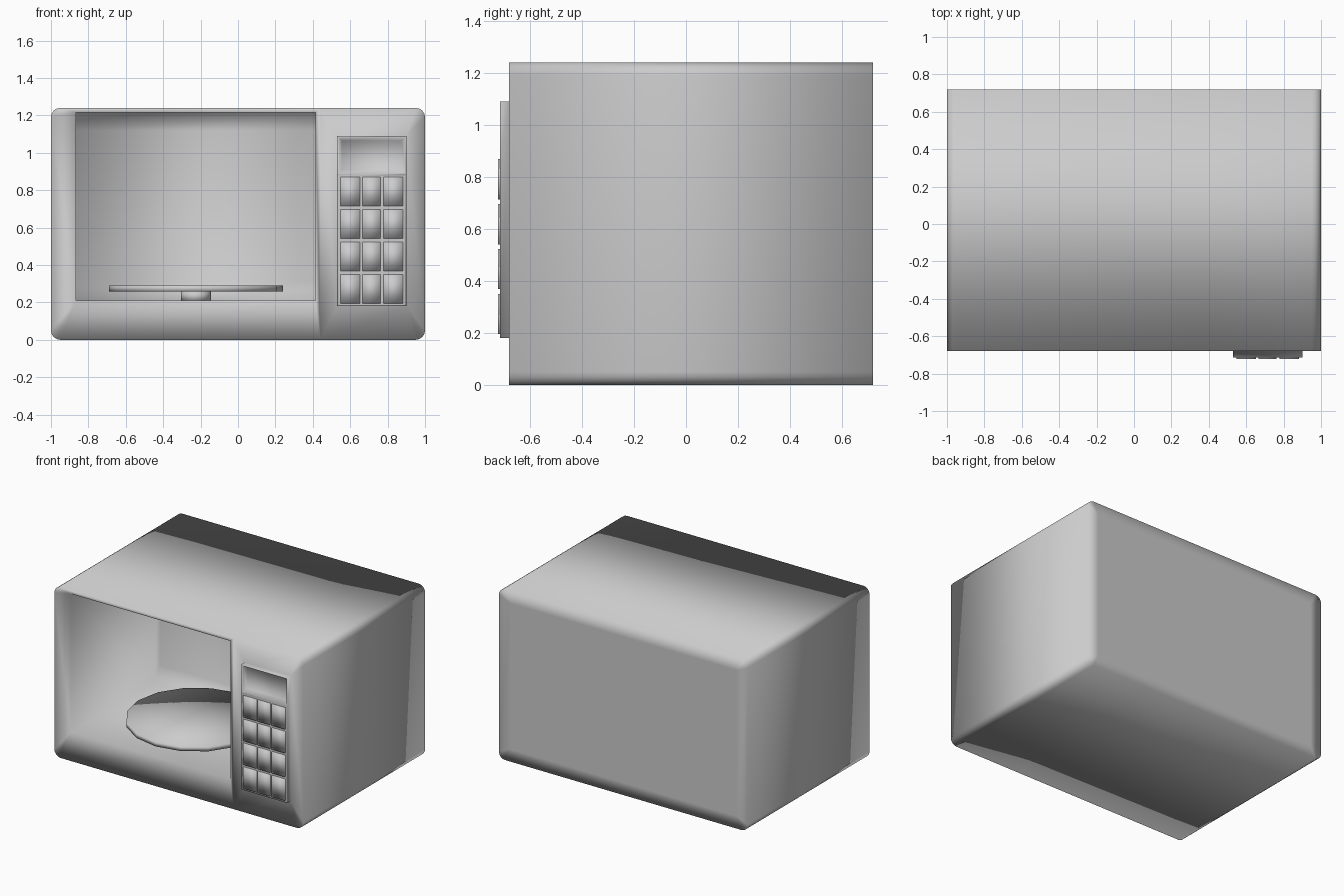
import bpy, bmesh, math

if "Cube" in bpy.data.objects:
    bpy.data.objects.remove(bpy.data.objects["Cube"])


def make_object(name, bm):
    """Finish a mesh: outward faces, soft shading all over."""
    bmesh.ops.recalc_face_normals(bm, faces=bm.faces)
    mesh = bpy.data.meshes.new(name)
    bm.to_mesh(mesh)
    bm.free()
    for poly in mesh.polygons:
        poly.use_smooth = True
    obj = bpy.data.objects.new(name, mesh)
    bpy.context.collection.objects.link(obj)
    return obj


def rect(bm, x0, x1, z0, z1, y):
    """Four verts: top right, top left, bottom left, bottom right."""
    return [bm.verts.new(p) for p in ((x1, y, z1), (x0, y, z1), (x0, y, z0), (x1, y, z0))]


def frame(bm, groups, inner):
    """Fill between an outer outline (one vert group per corner) and an inner rectangle."""
    for i in range(4):
        j = (i + 1) % 4
        for a, b in zip(groups[i], groups[i][1:]):
            bm.faces.new((a, b, inner[i]))
        bm.faces.new((groups[i][-1], groups[j][0], inner[j], inner[i]))


def single(verts):
    return [[v] for v in verts]


body = bmesh.new()

# Casing: rounded outline, with a seam between door and control side
FRONT, BACK, H, r, steps, seam_x = -0.68, 0.72, 1.24, 0.05, 4, 0.44


def arc(cx, cz, start):
    return [(cx + r * math.cos(math.radians(start + 90 * k / steps)),
             cz + r * math.sin(math.radians(start + 90 * k / steps)))
            for k in range(steps + 1)]


outline = (arc(1 - r, H - r, 0) + [(seam_x, H)] + arc(r - 1, H - r, 90)
           + arc(r - 1, r, 180) + [(seam_x, 0)] + arc(1 - r, r, 270))
front, back = ([body.verts.new((x, y, z)) for x, z in outline] for y in (FRONT, BACK))
for i in range(len(outline)):
    j = (i + 1) % len(outline)
    body.faces.new((front[i], front[j], back[j], back[i]))


def corners(loop):
    n = steps + 1
    return (loop[:n], loop[n], loop[n + 1:2 * n + 1], loop[2 * n + 1:3 * n + 1],
            loop[3 * n + 1], loop[3 * n + 2:])


# Flat back panel inside a soft border
tr, st, tl, bl, sb, br = corners(back)
inner = rect(body, -0.91, 0.91, 0.09, 1.15, BACK)
frame(body, [tr + [st], tl, bl + [sb], br], inner)
body.faces.new(inner)

# Front frame around the opening and around the control panel
tr, st, tl, bl, sb, br = corners(front)
opening = rect(body, -0.865, 0.415, 0.21, 1.215, FRONT)
base = rect(body, 0.53, 0.90, 0.18, 1.09, FRONT)
frame(body, [[st], tl, bl, [sb]], opening)
frame(body, [tr, [st], [sb], br], base)

# Oven chamber: floor, sloped rear edge, back wall, ceiling and sides
rows = [[body.verts.new((x, y, z)) for x in (-0.865, 0.415)]
        for y, z in ((0.27, 0.21), (0.34, 0.31), (0.34, 1.12), (0.34, 1.215))]
rows = [[opening[2], opening[3]]] + rows + [[opening[1], opening[0]]]
for a, b in zip(rows, rows[1:]):
    body.faces.new((a[0], a[1], b[1], b[0]))
for side in (0, 1):
    body.faces.new([row[side] for row in rows])

# Raised control panel, split into display and keypad
PANEL = -0.715
top = rect(body, 0.53, 0.90, 0.18, 1.09, PANEL)
mid_r, mid_l = (body.verts.new((x, PANEL, 0.883)) for x in (0.90, 0.53))
loop = [top[0], top[1], mid_l, top[2], top[3], mid_r]
body.faces.new((base[0], base[1], top[1], top[0]))
body.faces.new((base[1], base[2], top[2], mid_l, top[1]))
body.faces.new((base[2], base[3], top[3], top[2]))
body.faces.new((base[3], base[0], top[0], mid_r, top[3]))

# Recessed display
rim = rect(body, 0.54, 0.89, 0.893, 1.08, PANEL)
pocket = rect(body, 0.555, 0.875, 0.908, 1.065, -0.685)
frame(body, single([top[0], top[1], mid_l, mid_r]), rim)
frame(body, single(rim), pocket)
body.faces.new(pocket)

# Keypad plate
plate = rect(body, 0.542, 0.888, 0.19, 0.873, PANEL)
frame(body, single([mid_r, mid_l, top[2], top[3]]), plate)
body.faces.new(plate)
make_object("casing", body)

# Buttons: three columns by four rows
columns = ((0.547, 0.652), (0.665, 0.762), (0.777, 0.882))
for row in range(4):
    z = 0.195 + row * 0.173
    for col, (xa, xb) in enumerate(columns):
        bm = bmesh.new()
        rear = rect(bm, xa, xb, z, z + 0.155, -0.70)
        face = rect(bm, xa, xb, z, z + 0.155, -0.723)
        frame(bm, single(rear), face)
        bm.faces.new(rear)
        bm.faces.new(face)
        make_object(f"button_{row + 1}_{col + 1}", bm)


# Turntable plate and hub
def disc(name, radius, z0, z1, sides):
    bm = bmesh.new()
    bmesh.ops.create_cone(bm, cap_ends=True, cap_tris=True, segments=sides,
                          radius1=radius, radius2=radius, depth=z1 - z0)
    bmesh.ops.translate(bm, verts=bm.verts, vec=(-0.225, -0.16, (z0 + z1) / 2))
    make_object(name, bm)


disc("turntable_plate", 0.465, 0.257, 0.29, 16)
disc("turntable_hub", 0.08, 0.205, 0.262, 16)
